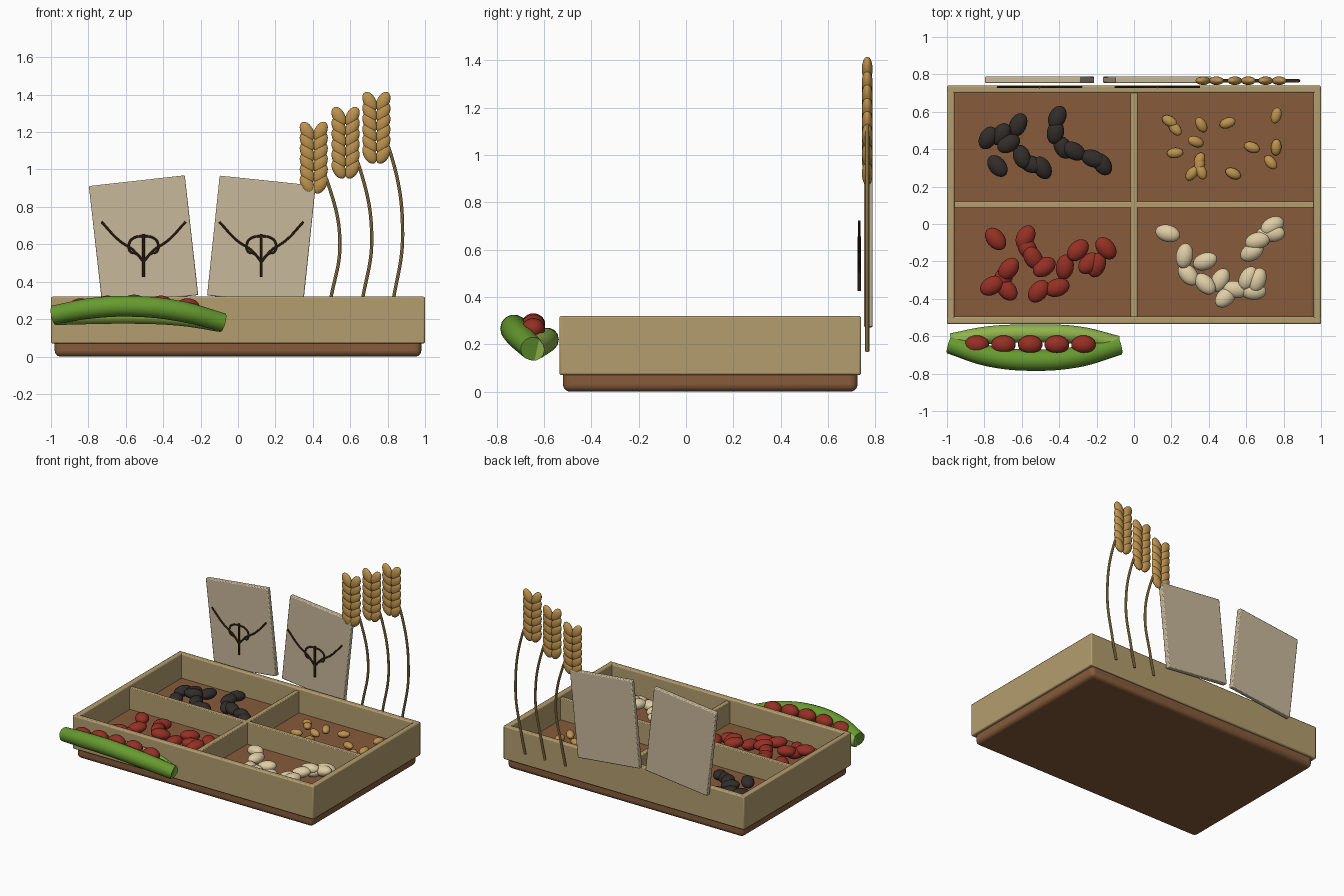
import bpy, random
from math import radians, sin, cos, pi

if "Cube" in bpy.data.objects:
    bpy.data.objects.remove(bpy.data.objects["Cube"])

random.seed(4)


def material(name, r, g, b):
    m = bpy.data.materials.new(name)
    m.diffuse_color = (r ** 2.2, g ** 2.2, b ** 2.2, 1)
    m.use_nodes = True
    m.node_tree.nodes["Principled BSDF"].inputs["Base Color"].default_value = m.diffuse_color
    return m


TAN = material("tan_wood", .70, .61, .43)
BROWN = material("brown_wood", .52, .36, .24)
PAPER = material("paper", .78, .72, .60)
INK = material("ink", .28, .20, .13)
STRAW = material("straw", .70, .58, .36)
GRAIN = material("grain", .74, .57, .31)
RED = material("red_bean", .58, .20, .16)
BLACK = material("black_bean", .21, .19, .18)
CREAM = material("cream_bean", .87, .80, .64)
GREEN = material("pod_green", .40, .60, .20)
LIME = material("pod_light", .56, .70, .30)


def finish(ob, name, mat):
    ob.name = name
    ob.data.materials.clear()
    ob.data.materials.append(mat)
    return ob


def box(name, lo, hi, mat, bevel=.008, segments=2, tilt=0):
    bpy.ops.mesh.primitive_cube_add(size=1)
    ob = bpy.context.object
    ob.scale = [h - l for l, h in zip(lo, hi)]
    bpy.ops.object.transform_apply(location=False, rotation=False, scale=True)
    ob.location = [(h + l) / 2 for l, h in zip(lo, hi)]
    ob.rotation_euler = (0, tilt, 0)
    b = ob.modifiers.new("bevel", "BEVEL")
    b.width, b.segments = bevel, segments
    bpy.ops.object.shade_smooth_by_angle()
    return finish(ob, name, mat)


def tube(name, points, radius, mat, cyclic=False, sides=2, radii=None):
    cu = bpy.data.curves.new(name, "CURVE")
    cu.dimensions = "3D"
    cu.bevel_depth, cu.bevel_resolution = radius, sides
    cu.use_fill_caps = True
    sp = cu.splines.new("BEZIER")
    sp.use_cyclic_u = cyclic
    sp.bezier_points.add(len(points) - 1)
    for i, (bp, p) in enumerate(zip(sp.bezier_points, points)):
        bp.co = p
        bp.handle_left_type = bp.handle_right_type = "AUTO"
        bp.radius = radii[i] if radii else 1
    ob = bpy.data.objects.new(name, cu)
    bpy.context.collection.objects.link(ob)
    bpy.ops.object.select_all(action="DESELECT")
    ob.select_set(True)
    bpy.context.view_layer.objects.active = ob
    bpy.ops.object.convert(target="MESH")
    ob = bpy.context.object
    bpy.ops.object.shade_smooth_by_angle()
    return finish(ob, name, mat)


bpy.ops.mesh.primitive_uv_sphere_add(segments=18, ring_count=12, radius=1)
bpy.ops.object.shade_smooth()
seed_ob = bpy.context.object
SPHERE = seed_ob.data
bpy.data.objects.remove(seed_ob)


def ellipsoid(name, loc, scale, mat, rot=(0, 0, 0)):
    ob = bpy.data.objects.new(name, SPHERE.copy())
    bpy.context.collection.objects.link(ob)
    ob.location, ob.scale, ob.rotation_euler = loc, scale, rot
    return finish(ob, name, mat)


# Tray: base slab, four walls and the crossing dividers
FLOOR = .14
Y0, Y1, W = -.535, .74, .04
box("tray_base", (-.98, Y0 + .015, 0), (.98, Y1 - .015, FLOOR), BROWN, .03, 4)
box("front_wall", (-1, Y0, .07), (1, Y0 + W, .32), TAN)
box("back_wall", (-1, Y1 - W, .07), (1, Y1, .32), TAN)
for side, x in (("left", -.98), ("right", .98)):
    box(side + "_wall", (x - .02, Y0, .07), (x + .02, Y1, .32), TAN)
box("long_divider", (-.97, .085, .1), (.97, .12, .30), TAN, .005)
box("cross_divider", (-.018, Y0 + .02, .1), (.018, Y1 - .02, .30), TAN, .005)


# Seeds: x, y in hundredths and turn in degrees
def scatter(name, size, mat, z, spread, spots):
    for i, (x, y, a) in enumerate(spots):
        ellipsoid(f"{name}_{i + 1}", (x / 100, y / 100, z + random.uniform(0, spread)),
                  size, mat, (0, random.uniform(-.2, .2), radians(a)))


scatter("black_bean", (.066, .046, .036), BLACK, .175, .03, [
    (-78, 46, 60), (-71, 48, 55), (-62, 53, 65), (-67, 43, 30), (-73, 31, -50),
    (-60, 36, -70), (-55, 32, -20), (-49, 30, -60), (-41, 57, 65), (-42, 49, 80),
    (-38, 41, -60), (-32, 39, -30), (-22, 35, -20), (-17, 32, -55)])
scatter("wheat_seed", (.044, .028, .024), GRAIN, .163, .01, [
    (19, 55, -30), (22, 51, -50), (36, 53, -60), (50, 54, 20), (76, 58, 75),
    (33, 44, -20), (22, 38, 5), (63, 41, -20), (76, 41, 85), (73, 33, -50),
    (53, 27, -25), (35, 34, 70), (31, 27, 50), (36, 28, -70), (35, 31, 80)])
scatter("red_bean", (.068, .048, .038), RED, .175, .03, [
    (-74, -8, -50), (-58, -7, 60), (-57, -13, -60), (-67, -24, 50), (-70, -29, 60),
    (-76, -33, 30), (-68, -35, -50), (-51, -36, 50), (-41, -34, 20), (-48, -23, 35),
    (-54, -18, -60), (-37, -23, 80), (-30, -14, 45), (-24, -21, 45), (-15, -13, -50),
    (-20, -22, 70)])
scatter("cream_bean", (.068, .046, .037), CREAM, .175, .025, [
    (18, -5, -15), (74, -1, 30), (74, -5, 0), (69, -7, 50), (66, -9, 15),
    (63, -15, 30), (27, -17, 80), (38, -20, 20), (29, -27, -50), (38, -32, -45),
    (46, -30, 60), (49, -39, 45), (54, -35, -10), (61, -29, 60), (66, -30, 70),
    (64, -36, 0)])

# Two tilted paper packets, each with a line drawing of a sprout
for side, cx, tilt in (("left", -.505, -6.4), ("right", .125, 6)):
    box(side + "_packet", (cx - .258, .753, .298), (cx + .258, .789, .942), PAPER,
        .006, 2, radians(tilt))
    y = .732
    tube(side + "_sprout_stem", [(cx, y, .425), (cx, y, .655)], .007, INK)
    for tag, s in (("a", -1), ("b", 1)):
        tube(f"{side}_sprout_arm_{tag}",
             [(cx + s * u, y, v) for u, v in
              ((0, .505), (.05, .565), (.13, .62), (.225, .72))], .006, INK)
        tube(f"{side}_sprout_leaf_{tag}",
             [(cx + s * u, y, v) for u, v in
              ((0, .645), (.05, .635), (.075, .61), (.07, .56), (.04, .55), (0, .51))],
             .006, INK)

# Three wheat stalks: bowed stem and paired grains in a V
YW = .766
for k, (hx, hz) in enumerate(((.405, .87), (.575, .95), (.74, 1.03))):
    d = hz - 1.03
    tube(f"wheat_stem_{k + 1}",
         [(hx + .06, YW, .17), (hx + .093, YW, .32), (hx + .14, YW, .65 + d * .25),
          (hx + .078, YW, 1.08 + d), (hx, YW, 1.25 + d)], .009, STRAW)
    for row in range(6):
        for s in (-1, 1):
            ellipsoid(f"wheat_grain_{k + 1}_{row + 1}_{'l' if s < 0 else 'r'}",
                      (hx + s * .036, YW, hz + .053 + row * .056),
                      (.034, .023, .056), GRAIN, (0, s * radians(27), 0))

# Open bean pod: two bowed halves with five beans between
tube("pod_front_half", [(-.985, -.642, .222), (-.78, -.705, .258), (-.55, -.728, .268),
                        (-.3, -.71, .24), (-.08, -.65, .182)], .056, GREEN, sides=5,
     radii=[.92, 1, 1.02, 1, .9])
tube("pod_back_half", [(-.975, -.632, .215), (-.78, -.595, .22), (-.55, -.586, .222),
                       (-.3, -.595, .21), (-.09, -.645, .178)], .048, LIME, sides=5)
for i in range(5):
    x = -.84 + i * .1425
    ellipsoid(f"pod_bean_{i + 1}", (x, -.645, .285 - .25 * (x + .555) ** 2),
              (.066, .05, .046), RED)
